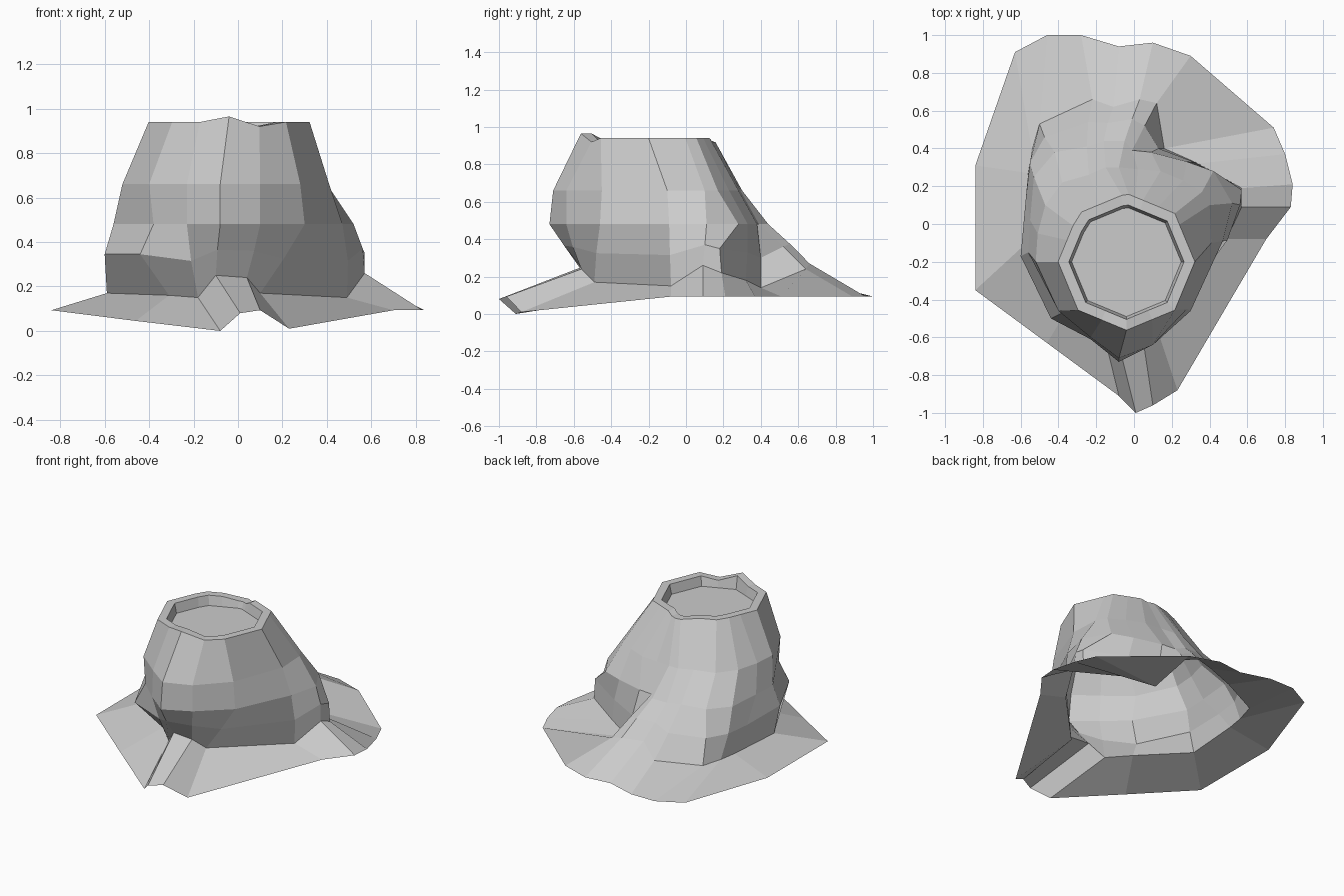
import bpy
import bmesh
from math import cos, radians, sin
from mathutils import Vector

default_cube = bpy.data.objects.get("Cube")
if default_cube:
    bpy.data.objects.remove(default_cube, do_unlink=True)

# One plain grey for the whole stump
stone_grey = bpy.data.materials.new("stone_grey")
stone_grey.use_nodes = True
grey = (0.6, 0.6, 0.6, 1.0)
stone_grey.diffuse_color = grey
stone_grey.node_tree.nodes["Principled BSDF"].inputs["Base Color"].default_value = grey

# Outlines in hundredths, counter-clockwise from the front fold
SHOULDER = [(-23, -60), (-8, -71), (10, -64), (28, -45), (41, -10), (40, 10),
            (36, 17), (26, 23), (14, 28), (2, 29), (-8, 30), (-15, 30),
            (-24, 26), (-38, 22), (-47, 10), (-51, -5), (-52, -20), (-40, -46)]
WAIST = [(-23, -61), (-8, -73), (10, -64), (30, -46), (47, -9), (52, 11),
         (42, 28), (28, 33), (9, 38), (-1, 39), (-5, 44), (-16, 44),
         (-25, 41), (-42, 38), (-53, 25), (-55, 2), (-56, -15), (-38, -47)]
BASE = [(-18, -50, 15), (-10, -56, 25), (4, -56, 24), (10, -49, 17),
        (49, -8, 15), (57, 9, 26), (57, 19, 22), (34, 32, 18), (16, 40, 14),
        (12, 64, 24), (3, 66, 27), (-11, 62, 27), (-22, 66, 18),
        (-50, 53, 17), (-54, 39, 17), (-56, 27, 17), (-59, -12, 17), (-31, -38, 16)]
BRIM = [(-8, -91), (1, -100), (10, -96), (23, -88), (70, -8), (83, 9),
        (84, 21), (80, 37), (74, 51), (30, 89), (10, 96), (-8, 94),
        (-28, 100), (-46, 100), (-63, 91), (-84, 31), (-84, -35), (-46, -63)]
BRIM_DROOP = {0: 0, 1: 0.08, 3: 0.01, 17: 0.045}

# Jutting knobs between the base and the waist
HIP_KNOBS = {6: (0.57, 0.18, 0.35), 8: (0.13, 0.4, 0.3),
             16: (-0.6, -0.17, 0.345), 17: (-0.44, -0.5, 0.345)}

# Crown corners: direction of each spoke in degrees, and the uneven rim
RIM_ANGLES = [247, 270, 294, 315, 0, 35, 45, 60, 75, 82, 88, 94,
              115, 132, 146, 160, 180, 225]
RIM_WOBBLE = {1: 0.965, 2: 0.92, 9: 0.92, 10: 0.92, 11: 0.92}
CROWN_CENTRE = Vector((-0.04, -0.2, 0))


def outline(points, height=0.0):
    """Turn flat or full points in hundredths into vectors."""
    ring = []
    for p in points:
        z = p[2] / 100 if len(p) == 3 else height
        ring.append(Vector((p[0] / 100, p[1] / 100, z)))
    return ring


def crown_ring(radius, height=None):
    """Octagon around the crown, with one point for each spoke."""
    ring = []
    half_side = radians(22.5)
    for i, degrees in enumerate(RIM_ANGLES):
        angle = radians(degrees)
        reach = radius * cos(half_side) / cos(radians(degrees % 45) - half_side)
        z = RIM_WOBBLE.get(i, 0.94) if height is None else height
        ring.append(CROWN_CENTRE + Vector((reach * cos(angle), reach * sin(angle), z)))
    return ring


def build_shell(name, rings, capped=False):
    """Bridge closed rings, listed from bottom to top, into a flat-shaded shell."""
    bm = bmesh.new()
    loops = [[bm.verts.new(p) for p in ring] for ring in rings]
    count = len(loops[0])
    for low, high in zip(loops, loops[1:]):
        for i in range(count):
            j = (i + 1) % count
            bm.faces.new((low[i], low[j], high[j], high[i]))
    if capped:
        bm.faces.new(loops[-1])
    mesh = bpy.data.meshes.new(name)
    bm.to_mesh(mesh)
    bm.free()
    mesh.materials.append(stone_grey)
    obj = bpy.data.objects.new(name, mesh)
    bpy.context.collection.objects.link(obj)
    return obj


# Rings of the body
base = outline(BASE)
waist = outline(WAIST, 0.48)
shoulder = outline(SHOULDER, 0.66)
hip = []
for i, (low, high) in enumerate(zip(base, waist)):
    middle = (low + high) / 2
    hip.append(Vector(HIP_KNOBS.get(i, (middle.x * 1.03, middle.y * 1.01, middle.z))))
rim = crown_ring(0.362)

# Spreading ground skirt with folded roots
brim = outline(BRIM, 0.093)
for index, height in BRIM_DROOP.items():
    brim[index].z = height
build_shell("root_skirt", [brim, base])

# Faceted trunk wall
build_shell("trunk", [base, hip, waist, shoulder, rim])

# Flat lip and sunken crown floor
lip = crown_ring(0.305)
build_shell("sunken_crown", [rim, lip, crown_ring(0.29, 0.875)], capped=True)
